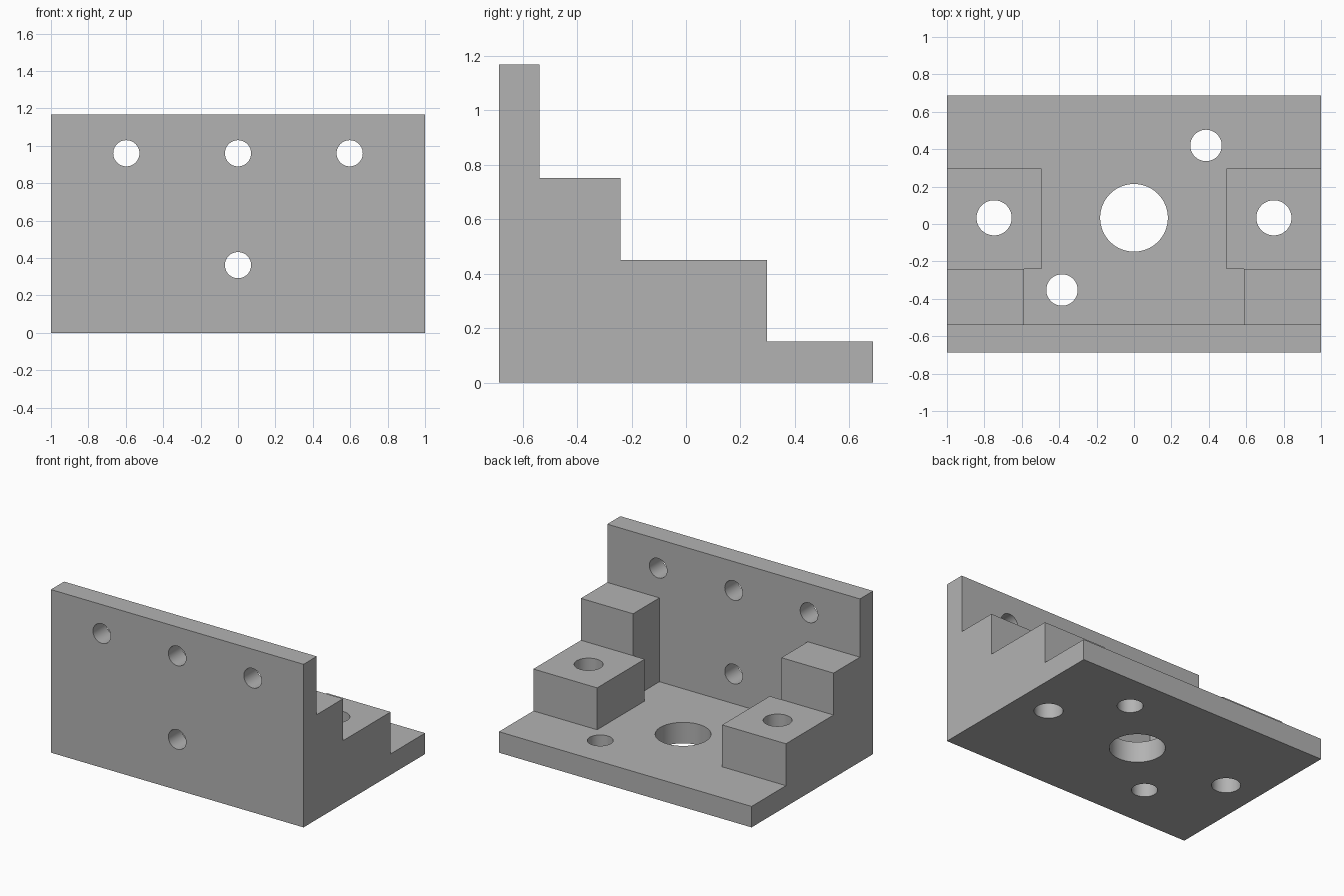
import bpy
import bmesh
from mathutils import Matrix, Vector

old = bpy.data.objects.get("Cube")
if old:
    bpy.data.objects.remove(old, do_unlink=True)

BACK, WALL, TALL, LOW = 0.687, -0.538, -0.24, 0.298
PLATE, LOW_TOP, TALL_TOP, TOP = 0.15, 0.45, 0.75, 1.167

grey = bpy.data.materials.new("plain grey")
grey.use_nodes = True
colour = (0.45, 0.45, 0.45, 1)
grey.diffuse_color = colour
grey.node_tree.nodes["Principled BSDF"].inputs["Base Color"].default_value = colour


def make_object(name, bm):
    bmesh.ops.recalc_face_normals(bm, faces=bm.faces)
    mesh = bpy.data.meshes.new(name)
    bm.to_mesh(mesh)
    bm.free()
    mesh.materials.append(grey)
    obj = bpy.data.objects.new(name, mesh)
    bpy.context.collection.objects.link(obj)
    return obj


def extrude(name, points, depth):
    """Flat polygon pushed along a direction."""
    bm = bmesh.new()
    face = bm.faces.new([bm.verts.new(p) for p in points])
    moved = bmesh.ops.extrude_face_region(bm, geom=[face])["geom"]
    verts = [v for v in moved if isinstance(v, bmesh.types.BMVert)]
    bmesh.ops.translate(bm, verts=verts, vec=Vector(depth))
    return make_object(name, bm)


def drill(name, centre, radius, axis):
    bm = bmesh.new()
    turn = Matrix.Rotation(1.5707963, 4, "X") if axis == "Y" else Matrix()
    bmesh.ops.create_cone(bm, cap_ends=True, segments=64, radius1=radius,
                          radius2=radius, depth=1.2,
                          matrix=Matrix.Translation(centre) @ turn)
    return make_object(name, bm)


# Stepped side profile, full width
profile = [(-BACK, 0), (BACK, 0), (BACK, PLATE), (LOW, PLATE), (LOW, LOW_TOP),
           (TALL, LOW_TOP), (TALL, TALL_TOP), (WALL, TALL_TOP),
           (WALL, TOP), (-BACK, TOP)]
bracket = extrude("bracket", [(-1, y, z) for y, z in profile], (2, 0, 0))

# Open pocket between the blocks, wider beside the tall ones
right_side = [(0.587, WALL), (0.587, TALL), (0.495, TALL), (0.495, 1)]
outline = right_side + [(-x, y) for x, y in reversed(right_side)]
cutters = [extrude("pocket_cutter", [(x, y, PLATE) for x, y in outline], (0, 0, 1.5))]

# Bolt holes through the upright wall
for x, z in [(-0.597, 0.96), (0, 0.96), (0.597, 0.96), (0, 0.362)]:
    cutters.append(drill("wall_hole_cutter", (x, -1.1, z), 0.07, "Y"))

# Centre bore, plate holes and block holes
for x, y, r in [(0, 0.033, 0.181), (0.385, 0.42, 0.084), (-0.385, -0.353, 0.084),
                (-0.748, 0.033, 0.094), (0.748, 0.033, 0.094)]:
    cutters.append(drill("floor_hole_cutter", (x, y, 0.3), r, "Z"))

bpy.context.view_layer.objects.active = bracket
for cutter in cutters:
    cut = bracket.modifiers.new(cutter.name, "BOOLEAN")
    cut.operation, cut.solver, cut.object = "DIFFERENCE", "EXACT", cutter
    bpy.ops.object.modifier_apply(modifier=cut.name)
    bpy.data.objects.remove(cutter, do_unlink=True)

# Smooth bores, crisp edges
for obj in bpy.context.selected_objects:
    obj.select_set(False)
bracket.select_set(True)
bpy.ops.object.shade_smooth_by_angle(angle=0.52)
